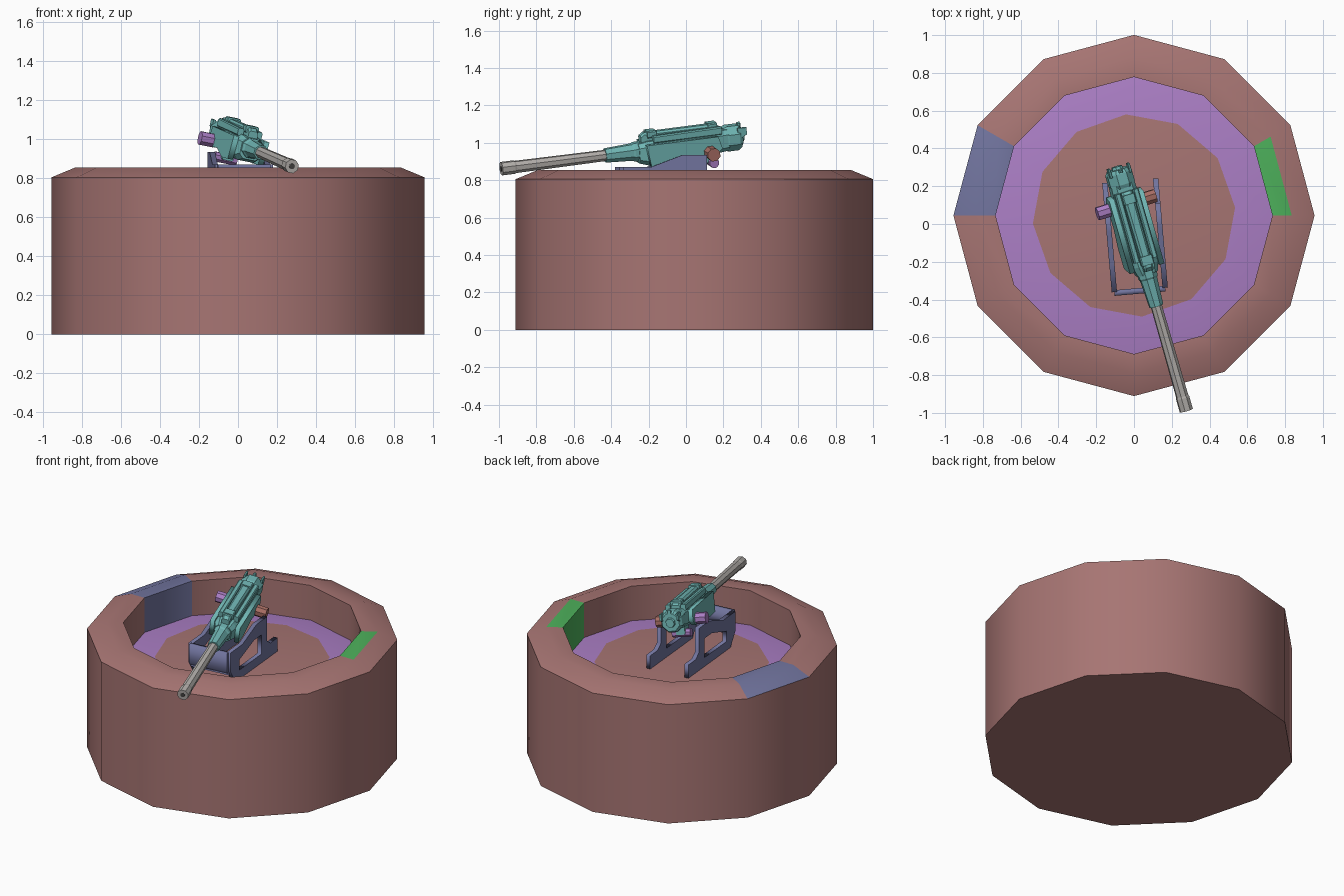
import bpy, bmesh
from math import sin, cos, pi, radians
from mathutils import Matrix

if "Cube" in bpy.data.objects:
    bpy.data.objects.remove(bpy.data.objects["Cube"])


def material(name, *rgb):
    lin = [((c / 255 + 0.055) / 1.055) ** 2.4 for c in rgb] + [1]
    m = bpy.data.materials.new(name)
    m.use_nodes = True
    m.diffuse_color = lin
    m.node_tree.nodes["Principled BSDF"].inputs["Base Color"].default_value = lin
    return m


CLAY = material("clay", 167, 117, 115)
LILAC = material("lilac", 172, 127, 198)
SLATE = material("slate_blue", 113, 116, 158)
GREEN = material("green", 78, 178, 92)
TEAL = material("teal", 112, 182, 180)
GREY = material("barrel_grey", 180, 176, 172)
DARK = material("bore_dark", 70, 68, 67)
RUST = material("rust", 168, 110, 100)


def add(name, mesh, *mats):
    ob = bpy.data.objects.new(name, mesh)
    bpy.context.collection.objects.link(ob)
    for m in mats:
        mesh.materials.append(m)
    return ob


def finish(name, bm, *mats):
    bmesh.ops.recalc_face_normals(bm, faces=bm.faces)
    mesh = bpy.data.meshes.new(name)
    bm.to_mesh(mesh)
    bm.free()
    return add(name, mesh, *mats)


def loft(name, mat, stations, xf, x=0, cut=0.3):
    """Chamfered block along the forward axis; stations are (forward, half width, low, high)."""
    bm = bmesh.new()
    rings = []
    for s, w, lo, hi in stations:
        c = cut * min(2 * w, hi - lo)
        pts = [(w, lo + c), (w, hi - c), (w - c, hi), (c - w, hi),
               (-w, hi - c), (-w, lo + c), (c - w, lo), (w - c, lo)]
        rings.append([bm.verts.new(xf @ Matrix.Translation((x + a, -s, b)).translation)
                      for a, b in pts])
    for a, b in zip(rings, rings[1:]):
        for i in range(8):
            bm.faces.new((a[i], a[i - 1], b[i - 1], b[i]))
    bm.faces.new(rings[0])
    bm.faces.new(rings[-1])
    return finish(name, bm, mat)


def rod(name, mat, stations, xf, x=0, z=0):
    """Eight-sided rod; stations are (forward, radius)."""
    return loft(name, mat, [(s, r, z - r, z + r) for s, r in stations], xf, x, 0.293)


def plate(name, mat, outlines, x, half, xf):
    """Flat plate from side outlines (y, z); later outlines become holes."""
    cu = bpy.data.curves.new(name, "CURVE")
    cu.dimensions = "2D"
    cu.fill_mode = "BOTH"
    cu.extrude = half
    for pts in outlines:
        sp = cu.splines.new("POLY")
        sp.points.add(len(pts) - 1)
        for p, (u, v) in zip(sp.points, pts):
            p.co = (u, v, 0, 1)
        sp.use_cyclic_u = True
    tmp = bpy.data.objects.new("tmp", cu)
    bpy.context.collection.objects.link(tmp)
    bpy.context.view_layer.update()
    dg = bpy.context.evaluated_depsgraph_get()
    mesh = bpy.data.meshes.new_from_object(tmp.evaluated_get(dg))
    bpy.data.objects.remove(tmp)
    swap = Matrix(((0, 0, 1, x), (1, 0, 0, 0), (0, 1, 0, 0), (0, 0, 0, 1)))
    mesh.transform(xf @ swap)
    return add(name, mesh, mat)


# Round emplacement: twelve-sided wall, bevelled rim, sunken floor
bm = bmesh.new()
SEG = 12
profile = [(0.956, 0, 0), (0.956, 0.805, 0), (0.835, 0.855, 0),
           (0.733, 0.855, 0), (0.733, 0.62, 0), (0.537, 0.65, 4.5)]
rings = []
for r, z, turn in profile:
    angles = [2 * pi * i / SEG + radians(turn) for i in range(SEG)]
    rings.append([bm.verts.new((r * cos(a), 0.045 + r * sin(a), z)) for a in angles])
for band, (a, b) in enumerate(zip(rings, rings[1:])):
    for i in range(SEG):
        j = (i + 1) % SEG
        f = bm.faces.new((a[i], a[j], b[j], b[i]))
        if band == 4:
            f.material_index = 1
        elif i == 5 and band >= 1:
            f.material_index = 2
        elif i == 0 and band >= 2:
            f.material_index = 3
bm.faces.new(rings[0])
bm.faces.new(rings[-1])
base = finish("emplacement_wall", bm, CLAY, LILAC, SLATE, GREEN)
bpy.ops.object.select_all(action="DESELECT")
base.select_set(True)
bpy.context.view_layer.objects.active = base
bpy.ops.object.shade_smooth_by_angle(angle=radians(40))

# Mount: two windowed side plates joined by a front plate
MOUNT = Matrix.Rotation(radians(5), 4, "Z")
side = [(-0.35, 0.87), (-0.2, 0.87), (-0.03, 0.935), (0.1, 0.935), (0.1, 0.77),
        (0.14, 0.74), (0.23, 0.74), (0.23, 0.65), (-0.29, 0.65), (-0.35, 0.74)]
window = [(-0.24, 0.71), (-0.24, 0.78), (-0.06, 0.84), (0.03, 0.84), (0.03, 0.71)]
for label, sx in (("left", 1), ("right", -1)):
    plate(label + "_mount_side", SLATE, [side, window], sx * 0.135, 0.014, MOUNT)
front = [(-0.37, 0.87), (-0.37, 0.745), (-0.34, 0.71), (-0.34, 0.87)]
plate("mount_front", SLATE, [front], 0, 0.135, MOUNT)

# Gun frame: turned, dipped and rolled about a point on the barrel axis
GUN = (Matrix.Translation((-0.035, 0.1, 1.0)) @ Matrix.Rotation(radians(16), 4, "Z")
       @ Matrix.Rotation(radians(7), 4, "X") @ Matrix.Rotation(radians(11), 4, "Y"))
ACROSS = GUN @ Matrix.Rotation(pi / 2, 4, "Z")

# Barrel
rod("barrel", GREY, [(0.53, 0.028), (1.06, 0.031), (1.07, 0.034), (1.14, 0.034)], GUN)
rod("bore", DARK, [(1.13, 0.014), (1.142, 0.014)], GUN)
rod("barrel_sleeve", TEAL, [(0.3, 0.052), (0.4, 0.05), (0.41, 0.044), (0.56, 0.036)], GUN)

# Receiver and side cheeks
loft("receiver", TEAL, [(0.38, 0.055, -0.06, 0.045), (0.33, 0.07, -0.075, 0.055),
                        (0.1, 0.075, -0.07, 0.06), (-0.12, 0.065, -0.05, 0.065)], GUN, cut=0.2)
cheek = [(0.35, 0.045), (0.33, -0.08), (0.22, -0.085), (0.1, -0.05),
         (-0.03, -0.06), (-0.07, -0.02), (-0.05, 0.045)]
for label, sx in (("left", 1), ("right", -1)):
    plate(label + "_cheek", TEAL, [[(-s, z) for s, z in cheek]], sx * 0.083, 0.014, GUN)
    loft(label + "_top_rail", TEAL, [(0.3, 0.016, 0.045, 0.085), (-0.08, 0.016, 0.045, 0.09)],
         GUN, sx * 0.05, 0.2)

# Feed cover with raised ridge and catches
loft("feed_cover", TEAL, [(0.36, 0.025, 0.04, 0.085), (0.34, 0.026, 0.04, 0.1),
                          (-0.06, 0.03, 0.04, 0.1), (-0.08, 0.03, 0.04, 0.085)], GUN, cut=0.2)
for i, s in enumerate((0.3, -0.04)):
    loft(f"cover_catch_{i + 1}", TEAL, [(s + 0.025, 0.035, 0.07, 0.108), (s - 0.025, 0.035, 0.07, 0.108)],
         GUN, cut=0.15)

# Breech, end cap, rear sight and grips
rod("breech", TEAL, [(-0.1, 0.06), (-0.12, 0.068), (-0.18, 0.068), (-0.2, 0.055)], GUN, z=0.01)
rod("breech_cap", TEAL, [(-0.19, 0.032), (-0.215, 0.026)], GUN, z=0.01)
loft("rear_sight", TEAL, [(-0.185, 0.01, 0.06, 0.09), (-0.2, 0.01, 0.06, 0.09)], GUN)
for label, sx in (("left", 1), ("right", -1)):
    loft(label + "_grip", TEAL, [(-0.17, 0.007, 0.0, 0.07), (-0.22, 0.006, 0.03, 0.07)],
         GUN, sx * 0.055, 0.2)

# Trunnions and the pivot under the receiver
rod("left_trunnion", RUST, [(0.09, 0.034), (0.165, 0.034)], ACROSS, z=-0.035)
rod("right_trunnion", LILAC, [(-0.09, 0.034), (-0.165, 0.034)], ACROSS, z=-0.025)
loft("pivot_neck", TEAL, [(0.02, 0.03, -0.11, -0.04), (-0.06, 0.03, -0.11, -0.04)], GUN, cut=0.1)
rod("pivot_roller", LILAC, [(-0.06, 0.025), (0.06, 0.025)], ACROSS, x=0.03, z=-0.105)
